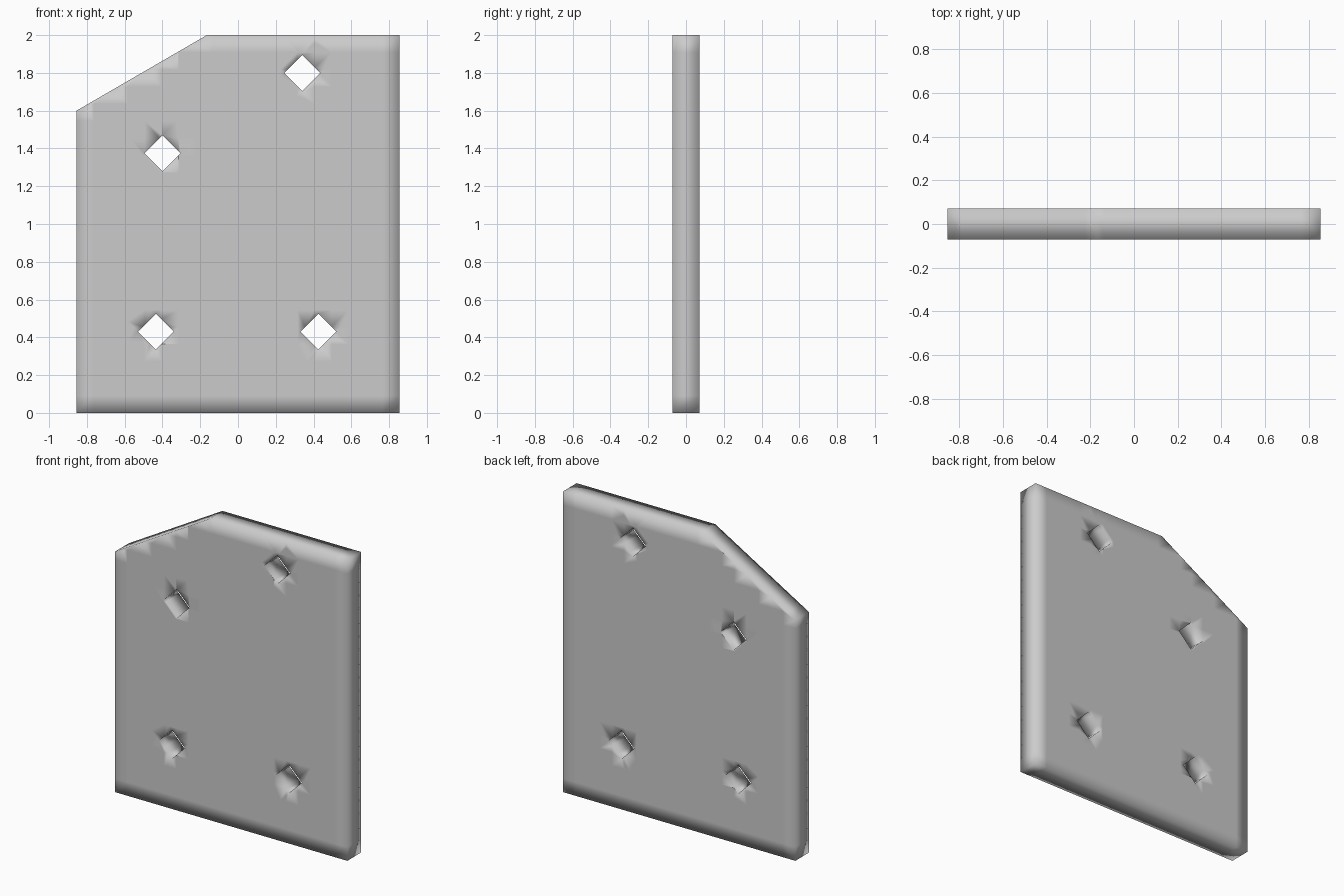
import bpy
import bmesh
from math import pi
from mathutils import Matrix, Vector

cube = bpy.data.objects.get("Cube")
if cube:
    bpy.data.objects.remove(cube, do_unlink=True)

HALF_WIDTH, HEIGHT, THICKNESS = 0.855, 2.0, 0.144
HOLE_RADIUS = 0.095
HOLES = [(-0.40, 1.375), (0.34, 1.80), (-0.435, 0.43), (0.425, 0.43)]


def cut(bm, faces, point, normal, clear=False):
    """Slice the given faces along a plane."""
    edges = {e for f in faces for e in f.edges}
    verts = {v for f in faces for v in f.verts}
    bmesh.ops.bisect_plane(bm, geom=[*verts, *edges, *faces], dist=1e-4,
                           plane_co=point, plane_no=normal, clear_outer=clear)


def diamond_hole(bm, x, z):
    """Slice the four sides of a diamond, then remove the faces inside it."""
    centre = Vector((x, -THICKNESS / 2, z))
    for sx in (-1, 1):
        for sz in (-1, 1):
            near = [f for f in bm.faces
                    if (f.calc_center_median() - centre).length < HOLE_RADIUS * 1.8]
            cut(bm, near, centre + Vector((sx * HOLE_RADIUS, 0, 0)), (sx, 0, sz))
    inside = []
    for f in bm.faces:
        d = f.calc_center_median() - centre
        if abs(d.x) + abs(d.z) < HOLE_RADIUS:
            inside.append(f)
    bmesh.ops.delete(bm, geom=inside, context='FACES')


# Upright front sheet
bm = bmesh.new()
place = (Matrix.Translation((0, -THICKNESS / 2, HEIGHT / 2))
         @ Matrix.Rotation(pi / 2, 4, 'X')
         @ Matrix.Diagonal((HALF_WIDTH, HEIGHT / 2, 1, 1)))
bmesh.ops.create_grid(bm, x_segments=19, y_segments=22, size=1, matrix=place)

# Sloping upper corner
slope_low, slope_high = Vector((-HALF_WIDTH, 0, 1.6)), Vector((-0.165, 0, HEIGHT))
slope = slope_high - slope_low
cut(bm, list(bm.faces), slope_low, (-slope.z, 0, slope.x), clear=True)

# Through holes
for x, z in HOLES:
    diamond_hole(bm, x, z)

# Thickness
result = bmesh.ops.extrude_face_region(bm, geom=list(bm.faces), use_keep_orig=True)
back = [g for g in result["geom"] if isinstance(g, bmesh.types.BMVert)]
bmesh.ops.translate(bm, verts=back, vec=(0, THICKNESS, 0))
bmesh.ops.recalc_face_normals(bm, faces=bm.faces)

# Soft shading flows over the edges
for f in bm.faces:
    f.smooth = True

mesh = bpy.data.meshes.new("drilled_plate")
bm.to_mesh(mesh)
bm.free()
plate = bpy.data.objects.new("drilled_plate", mesh)
bpy.context.collection.objects.link(plate)
